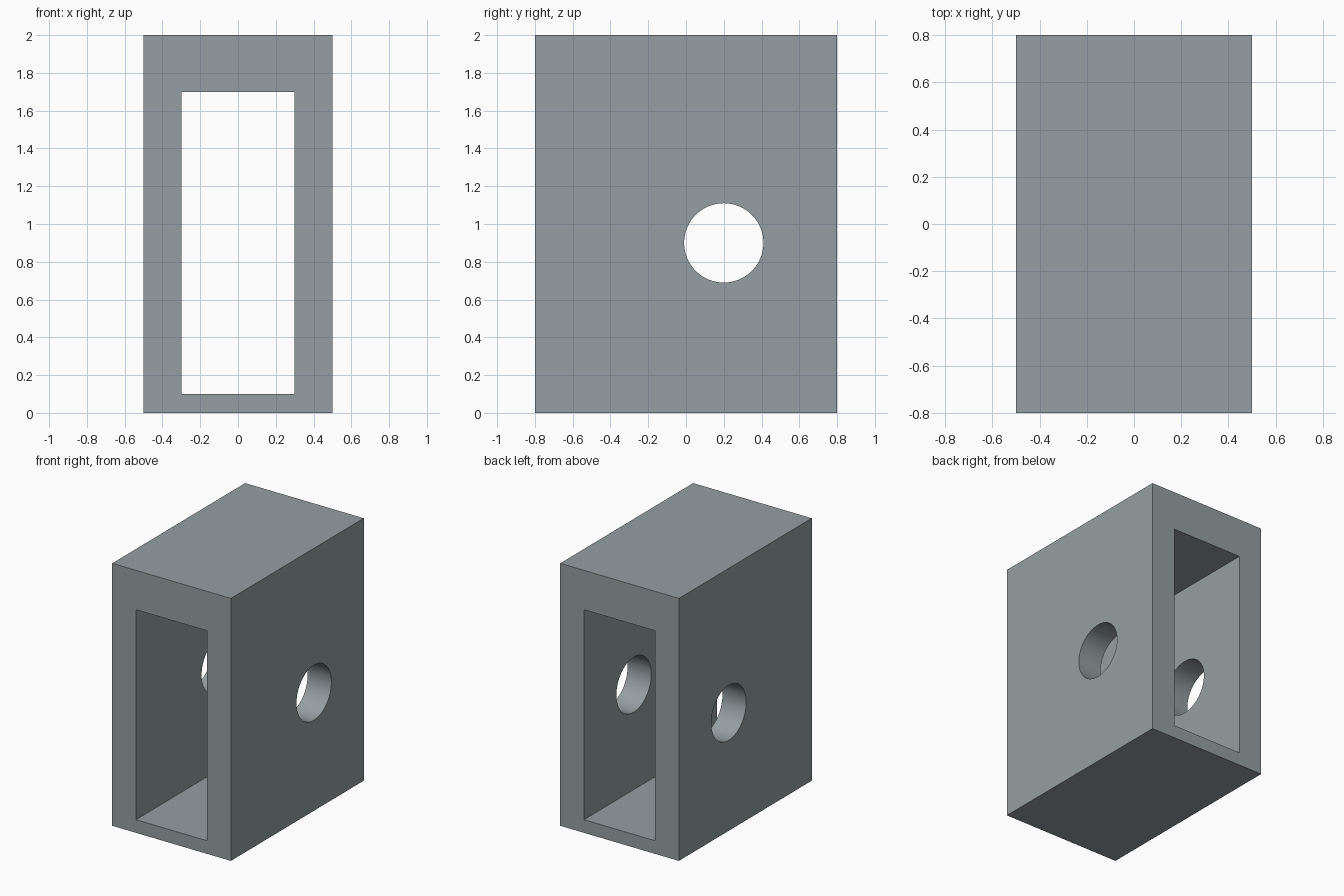
import bpy
from math import pi

if "Cube" in bpy.data.objects:
    bpy.data.objects.remove(bpy.data.objects["Cube"])


def box(name, size, centre):
    bpy.ops.mesh.primitive_cube_add(size=1, location=centre)
    ob = bpy.context.object
    ob.name = name
    ob.scale = size
    bpy.ops.object.transform_apply(location=True, rotation=True, scale=True)
    return ob


def cut(target, cutter):
    cutter.hide_render = True
    mod = target.modifiers.new(cutter.name, 'BOOLEAN')
    mod.operation = 'DIFFERENCE'
    mod.solver = 'EXACT'
    mod.object = cutter
    bpy.context.view_layer.objects.active = target
    bpy.ops.object.modifier_apply(modifier=mod.name)
    bpy.data.objects.remove(cutter, do_unlink=True)


# Outer block
housing = box("housing", (1.0, 1.6, 2.0), (0, 0, 1.0))

# Rectangular opening from front to back
cut(housing, box("opening_cutter", (0.6, 2.0, 1.6), (0, 0, 0.9)))

# Round hole through both side walls
bpy.ops.mesh.primitive_cylinder_add(vertices=64, radius=0.21, depth=1.4,
                                    location=(0, 0.2, 0.9), rotation=(0, pi / 2, 0))
hole = bpy.context.object
hole.name = "side_hole_cutter"
cut(housing, hole)

# Blue-grey metal colour
metal = bpy.data.materials.new("slate_grey")
metal.diffuse_color = (0.30, 0.345, 0.36, 1)
metal.use_nodes = True
metal.node_tree.nodes["Principled BSDF"].inputs["Base Color"].default_value = metal.diffuse_color
housing.data.materials.clear()
housing.data.materials.append(metal)

# Smooth hole walls, sharp edges elsewhere
bpy.ops.object.select_all(action='DESELECT')
housing.select_set(True)
bpy.context.view_layer.objects.active = housing
bpy.ops.object.shade_smooth_by_angle(angle=pi / 6)
